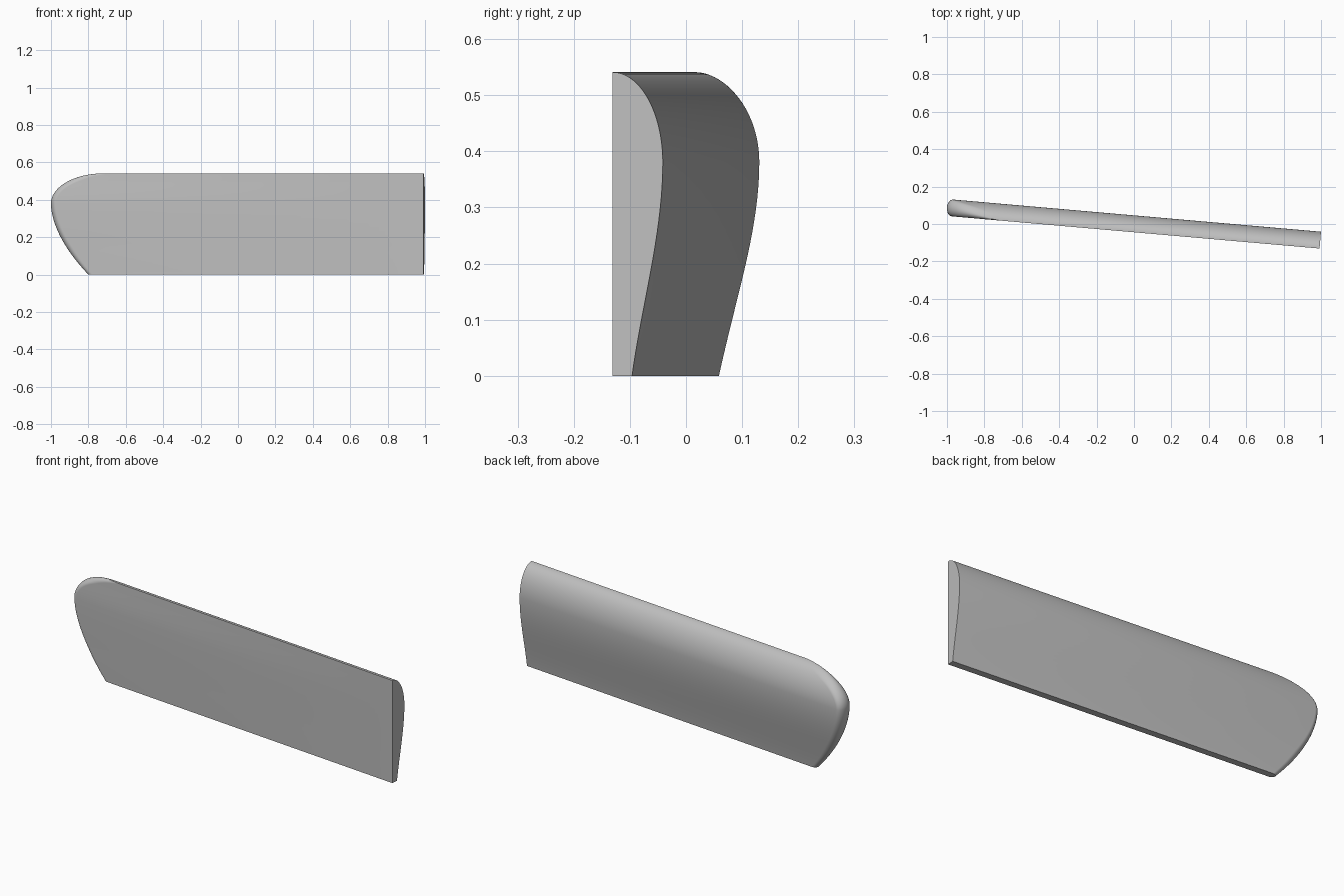
import bpy, bmesh
from math import sin, cos, pi, radians, sqrt

cube = bpy.data.objects.get("Cube")
if cube:
    bpy.data.objects.remove(cube)

ANGLE = radians(5)
ROOT_X, ROOT_Y = 0.992, -0.131
CREST, TOP = 0.38, 0.541          # height of thickest point, and of the nose
THICK, EDGE = 0.09, 0.035         # greatest thickness, bottom edge thickness

grey = bpy.data.materials.new("light_grey")
grey.use_nodes = True
colour = (0.52, 0.52, 0.52, 1)
grey.diffuse_color = colour
grey.node_tree.nodes["Principled BSDF"].inputs["Base Color"].default_value = colour


def lower_row(s):
    """Height, thickness, tip x and tip slope below the crest."""
    blend = s * s * (3 - 2 * s) + 0.95 * s * (1 - s) ** 2
    return (CREST * s, EDGE + (THICK - EDGE) * blend,
            -0.8 - 0.2 * (1 - (1 - s) ** 1.8),
            0.2 * 1.8 * (1 - s) ** 0.8 / CREST)


def upper_row(a):
    """The same above the crest, where nose and tip are elliptical."""
    rise = TOP - CREST
    return (CREST + rise * sin(a), THICK * cos(a),
            -0.72 - 0.28 * cos(a), 0.28 * sin(a) / (rise * max(cos(a), 1e-4)))


LOW, HIGH, ROUND = 18, 28, 16
rows = [lower_row(i / LOW) for i in range(LOW)]
rows += [upper_row(i / HIGH * pi / 2) for i in range(HIGH + 1)]

# Each level runs along the flat front, round the tip and back along the curve
bm = bmesh.new()
levels = []
for z, thick, tip, slope in rows:
    half = thick / 2
    end = (tip - ROOT_X - half * sin(ANGLE)) / cos(ANGLE)
    depth = min(0.03, half) * sqrt(1 + slope * slope)
    points = [(0, 0)]
    for k in range(ROUND + 1):
        a = pi * k / ROUND
        points.append((end + depth * (1 - sin(a)), half * (1 - cos(a))))
    points.append((0, thick))
    levels.append([bm.verts.new((u, v, z)) for u, v in points])

for low, high in zip(levels, levels[1:]):
    for k in range(len(low)):
        n = (k + 1) % len(low)
        bm.faces.new((low[k], high[k], high[n], low[n]))
bm.faces.new(levels[0])
bmesh.ops.remove_doubles(bm, verts=bm.verts, dist=1e-5)
bmesh.ops.recalc_face_normals(bm, faces=bm.faces)

mesh = bpy.data.meshes.new("wing_panel")
bm.to_mesh(mesh)
bm.free()
mesh.materials.append(grey)
panel = bpy.data.objects.new("wing_panel", mesh)
bpy.context.collection.objects.link(panel)
panel.location = (ROOT_X, ROOT_Y, 0)
panel.rotation_euler.z = -ANGLE
bpy.context.view_layer.objects.active = panel
panel.select_set(True)
bpy.ops.object.shade_smooth_by_angle(angle=radians(30))
